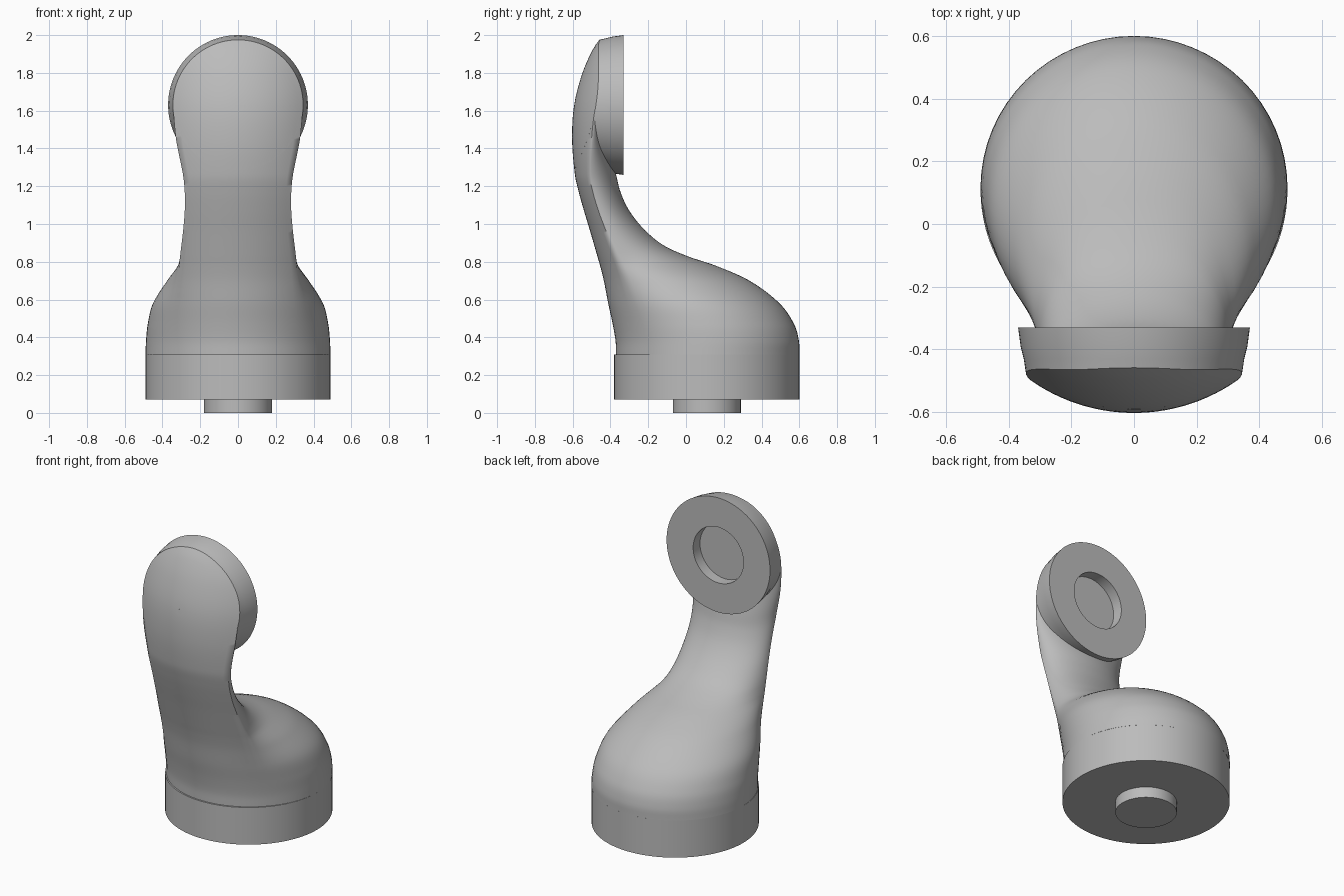
import bpy, bmesh
from math import sin, cos, pi, sqrt, acos, radians

cube = bpy.data.objects.get("Cube")
if cube:
    bpy.data.objects.remove(cube, do_unlink=True)

grey = bpy.data.materials.new("plain_grey")
grey.use_nodes = True
grey.diffuse_color = (0.5, 0.5, 0.5, 1)
grey.node_tree.nodes["Principled BSDF"].inputs["Base Color"].default_value = (0.5, 0.5, 0.5, 1)

BASE_Y, BASE_R = 0.11, 0.49
HEAD_Z, BACK_Y, PEG_R = 1.63, -0.33, 0.18

# Stations: height, front y, back y, widest half width, half width of front plate
STATIONS = [
    (0.31, -0.37, 0.6, 0.49, 0.35),
    (0.38, -0.373, 0.598, 0.487, 0.345),
    (0.47, -0.388, 0.572, 0.478, 0.337),
    (0.58, -0.412, 0.495, 0.45, 0.327),
    (0.7, -0.435, 0.336, 0.375, 0.317),
    (0.78, -0.455, 0.156, 0.318, 0.311),
    (0.825, -0.468, 0.02, 0.307, 0.307),
    (0.884, -0.485, -0.114, 0.3, 0.3),
    (0.97, -0.51, -0.22, 0.29, 0.29),
    (1.07, -0.54, -0.3, 0.282, 0.282),
    (1.17, -0.568, -0.347, 0.282, 0.282),
    (1.26, -0.588, -0.37, 0.291, 0.291),
    (1.45, -0.603, -0.42, 0.328, 0.328),
    (HEAD_Z, -0.592, -0.42, 0.345, 0.345),
    (1.8, -0.548, 0, 0, 0),
    (1.93, -0.49, 0, 0, 0),
    (2.0, -0.44, 0, 0, 0),
]


def station(z):
    """Smooth (Hermite) interpolation of the station table at height z."""
    n = len(STATIONS)
    i = max(k for k in range(n - 1) if k == 0 or STATIONS[k][0] <= z)
    p, q = STATIONS[i], STATIONS[i + 1]
    before, after = STATIONS[max(i - 1, 0)], STATIONS[min(i + 2, n - 1)]
    # the loft ends at the head, so do not look past it there
    tail = q if q[0] == HEAD_Z else after
    h = q[0] - p[0]
    t = (z - p[0]) / h

    def value(c):
        end = after if c == 1 else tail
        m0 = (q[c] - before[c]) / (q[0] - before[0]) * h
        m1 = (end[c] - p[c]) / (end[0] - p[0]) * h
        return ((2*t**3 - 3*t*t + 1) * p[c] + (t**3 - 2*t*t + t) * m0
                + (3*t*t - 2*t**3) * q[c] + (t**3 - t*t) * m1)
    return [value(c) for c in range(1, 5)]


def front_y(x, z):
    """The front surface: a profile swept with a shallow arc across x."""
    blend = min(max((z - 0.6) / 0.6, 0), 1)
    r = BASE_R + 0.085 * blend
    return station(z)[0] + r - sqrt(r * r - x * x)


def section(z, n_front=20, n_back=48):
    """Closed outline: shallow front arc, then an elliptical back."""
    _, back, a, w = station(z)
    a = max(a, w)
    edge = front_y(w, z)
    start = acos(w / a)
    b = (back - edge) / (1 + sin(start))
    pts = []
    for i in range(n_front):
        x = -w + 2 * w * i / n_front
        pts.append((x, front_y(x, z), z))
    for i in range(n_back):
        ang = -start + (pi + 2 * start) * i / n_back
        pts.append((a * cos(ang), back - b + b * sin(ang), z))
    return pts


def loft(name, rings, smooth=35):
    """Skin equal-length rings and close both ends."""
    bm = bmesh.new()
    loops = [[bm.verts.new(p) for p in ring] for ring in rings]
    for lo, hi in zip(loops, loops[1:]):
        for i in range(len(lo)):
            j = (i + 1) % len(lo)
            bm.faces.new((lo[i], lo[j], hi[j], hi[i]))
    bm.faces.new(loops[0][::-1])
    bm.faces.new(loops[-1])
    bmesh.ops.recalc_face_normals(bm, faces=bm.faces[:])
    mesh = bpy.data.meshes.new(name)
    bm.to_mesh(mesh)
    bm.free()
    mesh.materials.append(grey)
    ob = bpy.data.objects.new(name, mesh)
    bpy.context.collection.objects.link(ob)
    bpy.ops.object.select_all(action='DESELECT')
    ob.select_set(True)
    bpy.context.view_layer.objects.active = ob
    bpy.ops.object.shade_smooth_by_angle(angle=radians(smooth))
    return ob


def flat_ring(r, z, n=96):
    return [(r * cos(2*pi*i/n), BASE_Y + r * sin(2*pi*i/n), z) for i in range(n)]


def head_ring(r, y=None, n=96):
    """Upright ring of the head; without y it lies on the front surface."""
    pts = []
    for i in range(n):
        x, z = r * cos(2*pi*i/n), HEAD_Z + r * sin(2*pi*i/n)
        pts.append((x, front_y(x, z) if y is None else y, z))
    return pts


# Round base and the peg under it
loft("base", [flat_ring(BASE_R, 0.07), flat_ring(BASE_R, 0.31)])
loft("bottom_peg", [flat_ring(PEG_R, 0), flat_ring(PEG_R, 0.1)])

# Domed body flowing up into the neck
steps = 80
low = STATIONS[0][0]
heights = [low + (HEAD_Z - low) * i / steps for i in range(steps + 1)]
loft("body_and_neck", [section(z) for z in heights], 65)

# Disc head: curved front, tapered rim, flat back with a round socket
rings = [head_ring(0.345 * k / 12) for k in range(1, 13)]
rings += [head_ring(0.352, -0.43), head_ring(0.362, -0.39), head_ring(0.37, BACK_Y),
          head_ring(PEG_R, BACK_Y), head_ring(PEG_R, BACK_Y - 0.07)]
loft("head_disc", rings)
